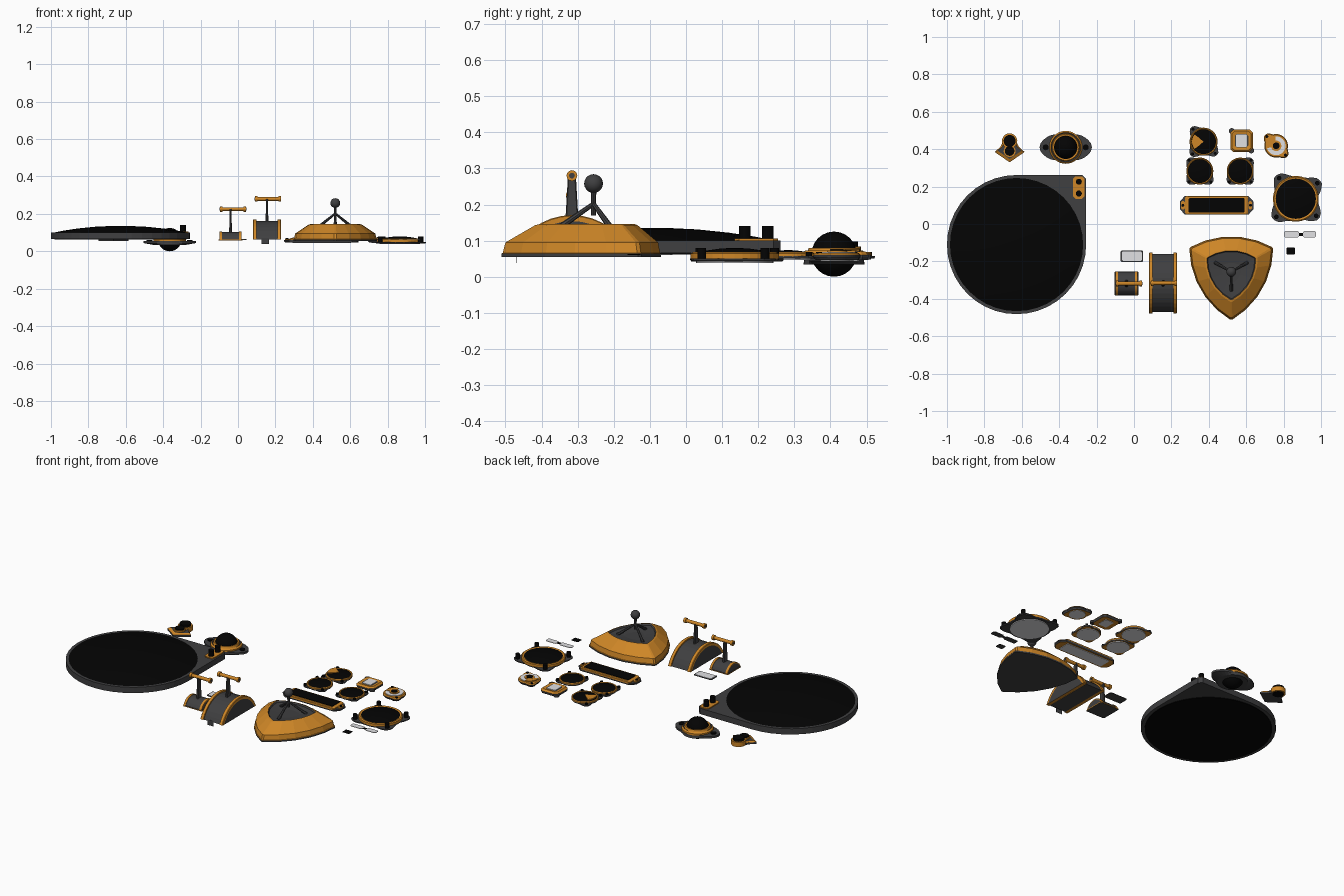
import bpy, bmesh, math
from mathutils import Vector

if "Cube" in bpy.data.objects:
    bpy.data.objects.remove(bpy.data.objects["Cube"])

def mat(name, c):
    m = bpy.data.materials.new(name)
    m.diffuse_color = (*c, 1)
    m.use_nodes = True
    m.node_tree.nodes["Principled BSDF"].inputs["Base Color"].default_value = m.diffuse_color
    return m

O, G, K, W = 0, 1, 2, 3
MATS = [mat("amber", (0.62, 0.24, 0.02)), mat("dark grey", (0.05, 0.05, 0.052)),
        mat("black", (0.0012, 0.0012, 0.0012)), mat("pale grey", (0.75, 0.75, 0.77))]

def loft(name, rings, mats, loc=(0, 0, 0), caps=(G, K), smooth=0):
    """Skin a list of equal-length rings; one material per band, plus end caps."""
    bm = bmesh.new()
    vs = [[bm.verts.new(Vector(p) + Vector(loc)) for p in r] for r in rings]
    n = len(vs[0])
    for a, b, m in zip(vs, vs[1:], mats):
        for i in range(n):
            j = (i + 1) % n
            bm.faces.new((a[i], a[j], b[j], b[i])).material_index = m
    bm.faces.new(vs[0][::-1]).material_index = caps[0]
    bm.faces.new(vs[-1]).material_index = caps[1]
    bmesh.ops.recalc_face_normals(bm, faces=bm.faces)
    me = bpy.data.meshes.new(name)
    bm.to_mesh(me)
    bm.free()
    for m in MATS:
        me.materials.append(m)
    ob = bpy.data.objects.new(name, me)
    bpy.context.collection.objects.link(ob)
    if smooth:
        bpy.ops.object.select_all(action='DESELECT')
        ob.select_set(True)
        bpy.context.view_layer.objects.active = ob
        bpy.ops.object.shade_smooth_by_angle(angle=math.radians(smooth))
    return ob

def polar(r, n=32, ears=(), extra=0.0, width=25):
    """Circle outline with optional pointed lobes at the given angles."""
    out = []
    for i in range(n):
        a = 360 * i / n
        k = max([max(0, 1 - max(0, abs((a - e + 180) % 360 - 180) - 6) / width) for e in ears] or [0])
        d = r + extra * k
        out.append((d * math.cos(math.radians(a)), d * math.sin(math.radians(a))))
    return out

def rect(w, h, c):
    return [(w, -h + c), (w, h - c), (w - c, h), (-w + c, h),
            (-w, h - c), (-w, -h + c), (-w + c, -h), (w - c, -h)]

def at(o, z, s=1):
    return [(x * s, y * s, z) for x, y in o]

def disc(name, r, z0, z1, loc, m, n=16):
    return loft(name, [at(polar(r, n), z0), at(polar(r, n), z1)], [m], (*loc, 0), (m, m), 40)

def dome(name, r, z, h, loc, m=K, n=32):
    steps = [(1, 0), (0.85, 0.3), (0.65, 0.6), (0.4, 0.86), (0.15, 0.98)]
    return loft(name, [at(polar(r * s, n), z + h * t) for s, t in steps], [m] * 4, (*loc, 0), (m, m), 50)

def bar(name, a, b, ra, rb, m, n=8):
    a, b = Vector(a), Vector(b)
    q = (b - a).to_track_quat('Z', 'Y')
    ring = lambda p, r: [p + q @ Vector((x, y, 0)) for x, y in polar(r, n)]
    return loft(name, [ring(a, ra), ring(b, rb)], [m], caps=(m, m))

# Large round screen with a square corner
c = (-0.628, -0.11)
R = 0.372
plate = [(R * math.cos(math.radians(a)), R * math.sin(math.radians(a))) for a in range(90, 361, 9)]
plate += [(R, R - 0.02), (R - 0.02, R)]
loft("screen_housing", [at(plate, 0.065), at(plate, 0.1)], [G], (*c, 0), (G, G))
dome("screen_lens", 0.356, 0.1, 0.036, c, n=40)
disc("screen_back", 0.352, 0.062, 0.066, c, K, 40)
p = rect(0.03, 0.06, 0.012)
loft("button_pad", [at(p, 0.1), at(p, 0.106)], [O], (-0.295, 0.195, 0), (O, O))
for y in (0.163, 0.226):
    disc("screen_button", 0.016, 0.1, 0.14, (-0.295, y), K)

# Small socket with a pointed bracket
c = (-0.665, 0.42)
wing = [(0, -0.09), (0.08, -0.035), (0.05, -0.008), (0.035, 0.02), (-0.035, 0.02), (-0.05, -0.008), (-0.08, -0.035)]
loft("socket_bracket", [at(wing, 0.055), at(wing, 0.066), at(wing, 0.074, 0.8)], [G, O], (*c, 0), (G, G))
disc("socket_collar", 0.041, 0.056, 0.084, (c[0], 0.444), O, 20)
disc("socket_knob", 0.032, 0.054, 0.098, (c[0], 0.444), K, 20)
disc("socket_lower_ring", 0.032, 0.07, 0.082, (c[0], 0.39), O, 20)
disc("socket_lower_knob", 0.026, 0.07, 0.09, (c[0], 0.39), K)

# Ball instrument in an eared flange
c = (-0.365, 0.41)
fl = polar(0.083, 40, (0, 180), 0.057, 50)
loft("ball_flange", [at(polar(0.085, 40), 0.034), at(fl, 0.044), at(fl, 0.056)], [G, G], (*c, 0), (G, G))
loft("ball_ring", [at(polar(r), z) for r, z in ((0.088, 0.054), (0.088, 0.064), (0.08, 0.072), (0.074, 0.068), (0.07, 0.08), (0.062, 0.078))],
     [O, O, G, O, O], (*c, 0), (O, K), 30)
sph = [at(polar(0.0625 * math.sin(t * math.pi / 12) + 1e-4, 28), 0.0625 - 0.0625 * math.cos(t * math.pi / 12)) for t in range(13)]
loft("ball", sph, [K] * 12, (*c, 0), (K, K), 60)
for s in (-1, 1):
    disc("flange_bolt", 0.016, 0.05, 0.061, (c[0] + s * 0.107, c[1]), K, 16)

# Levers: arched base with raised amber rims, tapered stick, T handle
def lever(name, cx, cy, w, half, h, top, strip, hx):
    rad = (half * half + h * h) / (2 * h)
    amax = math.asin(min(1, half / rad))
    def arch(x, s):
        return [(x, s * rad * math.sin(a), 0.063 + max(0, s * rad * math.cos(a) - (rad - h)))
                for a in (amax * (i / 7 - 1) for i in range(15))]
    i = w - strip
    loft(name + "_base", [arch(-w, 0.92), arch(-w, 1), arch(-w + 0.003, 1.015), arch(-i, 1.015), arch(-i, 0.97),
                          arch(i, 0.97), arch(i, 1.015), arch(w - 0.003, 1.015), arch(w, 1), arch(w, 0.92)],
         [O, O, O, O, G, O, O, O, O], (cx, cy, 0), (G, G))
    zb = 0.063 + h * 0.9
    loft(name + "_stick", [at(rect(0.007, 0.018, 0.003), zb), at(rect(0.006, 0.011, 0.003), top)],
         [G], (cx, cy, 0), (G, G))
    bar(name + "_handle", (hx - 0.07, cy, top), (hx + 0.07, cy, top), 0.01, 0.01, O, 12)
    for s in (-1, 1):
        bar(name + "_handle_end", (hx + s * 0.056, cy, top), (hx + s * 0.07, cy, top), 0.015, 0.015, O, 12)
        bar(name + "_handle_tip", (hx + s * 0.069, cy, top), (hx + s * 0.0712, cy, top), 0.008, 0.008, G, 12)

lever("small_lever", -0.04, -0.318, 0.06, 0.063, 0.042, 0.225, 0.014, -0.027)
lever("large_lever", 0.155, -0.316, 0.075, 0.16, 0.105, 0.28, 0.02, 0.16)
p = rect(0.02, 0.0006, 0.0002)
loft("lever_peg", [at(p, 0.038), at(p, 0.07)], [G], (0.145, -0.47, 0), (G, G))
p = rect(0.064, 0.065, 0.005)
loft("small_lever_plate", [at(p, 0.058), at(p, 0.063)], [O], (-0.04, -0.318, 0), (G, G))

# Joystick: rounded-triangle base, three struts, ball top
c = (0.52, -0.256)
corner = [Vector((0.259 * math.cos(a), 0.259 * math.sin(a))) for a in (math.radians(-90 + 120 * k) for k in range(3))]
tri = []
for k in range(3):
    opp = corner[(k + 2) % 3]
    a0 = math.atan2(*(corner[k] - opp).yx)
    tri += [tuple(opp + 0.4486 * Vector((math.cos(a0 + t), math.sin(a0 + t))))
            for t in (math.radians(60 * f) for f in (0.015, 0.2, 0.4, 0.6, 0.8, 0.985))]
soft = [tuple(0.1 * v + 0.9 * u for v, u in zip(Vector(p).normalized() * 0.22, p)) for p in tri]
prof = [(tri, 1, 0.055), (tri, 1, 0.064), (tri, 0.985, 0.066), (tri, 0.955, 0.095),
        (soft, 0.64, 0.143), (soft, 0.59, 0.146), (soft, 0.565, 0.138), (soft, 0.25, 0.13)]
loft("joystick_base", [at(o, z, s) for o, s, z in prof], [G, O, O, O, O, G, G], (*c, 0), (G, G))
for k in range(3):
    d = corner[k].normalized() * 0.1
    bar("joystick_strut", (c[0] + d.x, c[1] + d.y, 0.132), (*c, 0.202), 0.009, 0.006, G)
bar("joystick_stem", (*c, 0.17), (*c, 0.24), 0.007, 0.008, G, 10)
sph = [at(polar(0.026 * math.sin(t * math.pi / 10) + 1e-4, 20), 0.258 - 0.026 * math.cos(t * math.pi / 10)) for t in range(11)]
loft("joystick_ball", sph, [G] * 10, (*c, 0), (G, G), 60)

# Round gauges: eared back, amber bezel, black lens, pale underside disc
def gauge(name, c, r, ears, extra, z0, z1, knob=0.0, back=O):
    o = polar(r, 48, ears, extra, 22)
    loft(name + "_housing", [at(o, z0 + 0.004, 0.97), at(o, z0 + 0.008), at(o, z0 + 0.012)], [G, G], (*c, 0), (back, G))
    disc(name + "_back", r * 0.88, z0, z0 + 0.006, c, W, 36)
    loft(name + "_bezel", [at(polar(r, 36), z0 + 0.01), at(polar(r, 36), z1 - 0.004), at(polar(r * 0.95, 36), z1),
                           at(polar(r * 0.88, 36), z1 - 0.003)], [O, O, O], (*c, 0), (G, K))
    dome(name + "_lens", r * 0.88, z1 - 0.003, r * 0.12, c)
    for e in ears:
        a, d = math.radians(e), r + extra * 0.5
        disc(name + "_knob", max(0.008, r * 0.1), z0 + 0.01, z1 + knob,
             (c[0] + d * math.cos(a), c[1] + d * math.sin(a)), K, 12)

gauge("large_gauge", (0.865, 0.135), 0.122, (36, 129, 223, 320), 0.04, 0.038, 0.068, 0.012, G)
gauge("pie_gauge", (0.372, 0.44), 0.075, (130, 228, 315), 0.026, 0.046, 0.068)
gauge("left_gauge", (0.352, 0.283), 0.072, (135, 225, 315), 0.02, 0.046, 0.068)
gauge("right_gauge", (0.568, 0.283), 0.072, (45, 225, 315), 0.02, 0.046, 0.068)
wedge = [(0, 0)] + [(0.064 * math.cos(math.radians(a)), 0.064 * math.sin(math.radians(a))) for a in range(140, 221, 16)]
loft("pie_wedge", [at(wedge, 0.07), at(wedge, 0.0765)], [O], (0.372, 0.44, 0), (O, O))

# Ring dial
c = (0.76, 0.418)
o = polar(0.063, 48, (135, 315), 0.02, 24)
loft("dial_housing", [at(o, 0.046, 0.9), at(o, 0.054), at(o, 0.06), at(o, 0.066, 0.92)], [G, G, O], (*c, 0), (O, O))
disc("dial_back", 0.046, 0.044, 0.05, c, W, 32)
disc("dial_face", 0.05, 0.06, 0.069, c, W, 32)
disc("dial_hub", 0.028, 0.06, 0.073, c, O, 24)
disc("dial_centre", 0.018, 0.06, 0.076, c, K, 20)
wedge = [(0, 0)] + [(0.051 * math.cos(math.radians(a)), 0.051 * math.sin(math.radians(a))) for a in range(95, 196, 20)]
loft("dial_wedge", [at(wedge, 0.066), at(wedge, 0.072)], [O], (*c, 0), (O, O))
for e in (135, 315):
    disc("dial_bolt", 0.008, 0.05, 0.069, (c[0] + 0.07 * math.cos(math.radians(e)), c[1] + 0.07 * math.sin(math.radians(e))), K, 12)

# Square lamp
c = (0.575, 0.445)
o = rect(0.06, 0.06, 0.016)
loft("lamp_frame", [at(o, 0.046, 0.95), at(o, 0.054), at(o, 0.06), at(o, 0.07, 0.85), at(o, 0.067, 0.6)], [G, G, O, O], (*c, 0), (O, G))
p = rect(0.029, 0.034, 0.004)
loft("lamp_glass", [at(p, 0.064), at(p, 0.071)], [W], (*c, 0), (W, W))
loft("lamp_back", [at(p, 0.044), at(p, 0.048)], [W], (*c, 0), (W, W))
for s in (-1, 1):
    disc("lamp_ear", 0.016, 0.048, 0.062, (c[0] + s * 0.052, c[1] - s * 0.052), G, 12)

# Long bar display
c = (0.442, 0.1)
o = [(0.197, -0.02), (0.197, 0.02), (0.17, 0.05), (-0.17, 0.05), (-0.197, 0.02), (-0.197, -0.02), (-0.17, -0.05), (0.17, -0.05)]
loft("bar_frame", [at(o, 0.048, 0.97), at(o, 0.054), at(o, 0.06)], [G, G], (*c, 0), (O, G))
loft("bar_rim", [at(rect(0.168, 0.05, 0.008), 0.056), at(rect(0.168, 0.05, 0.008), 0.066), at(rect(0.162, 0.046, 0.008), 0.07)],
     [O, O], (*c, 0), (O, O))
p = rect(0.15, 0.038, 0.004)
loft("bar_screen", [at(p, 0.066), at(p, 0.073)], [K], (*c, 0), (K, K))
loft("bar_back", [at(p, 0.045), at(p, 0.05)], [W], (*c, 0), (W, W))
for s in (-1, 1):
    loft("bar_end", [at(rect(0.01, 0.022, 0.006), 0.058), at(rect(0.01, 0.022, 0.006), 0.066)], [O], (c[0] + s * 0.18, c[1], 0), (O, O))
    disc("bar_bolt", 0.008, 0.06, 0.07, (c[0] + s * 0.181, c[1]), K, 12)

# Loose thin plates
def chip(name, x, y, w, h, m, z=0.06, ch=0.006):
    loft(name, [at(rect(w, h, ch), z), at(rect(w, h, ch), z + 0.003)], [m], (x, y, 0), (G, m))

chip("chip_rim", -0.011, -0.172, 0.06, 0.031, G)
chip("chip_face", -0.011, -0.172, 0.053, 0.026, W, 0.062)
chip("tab_left", 0.842, -0.055, 0.04, 0.017, W)
chip("tab_right", 0.938, -0.055, 0.035, 0.017, W)
chip("tab_link", 0.892, -0.055, 0.013, 0.008, K, 0.06, 0.002)
chip("small_block", 0.838, -0.144, 0.022, 0.018, K, 0.06, 0.002)
